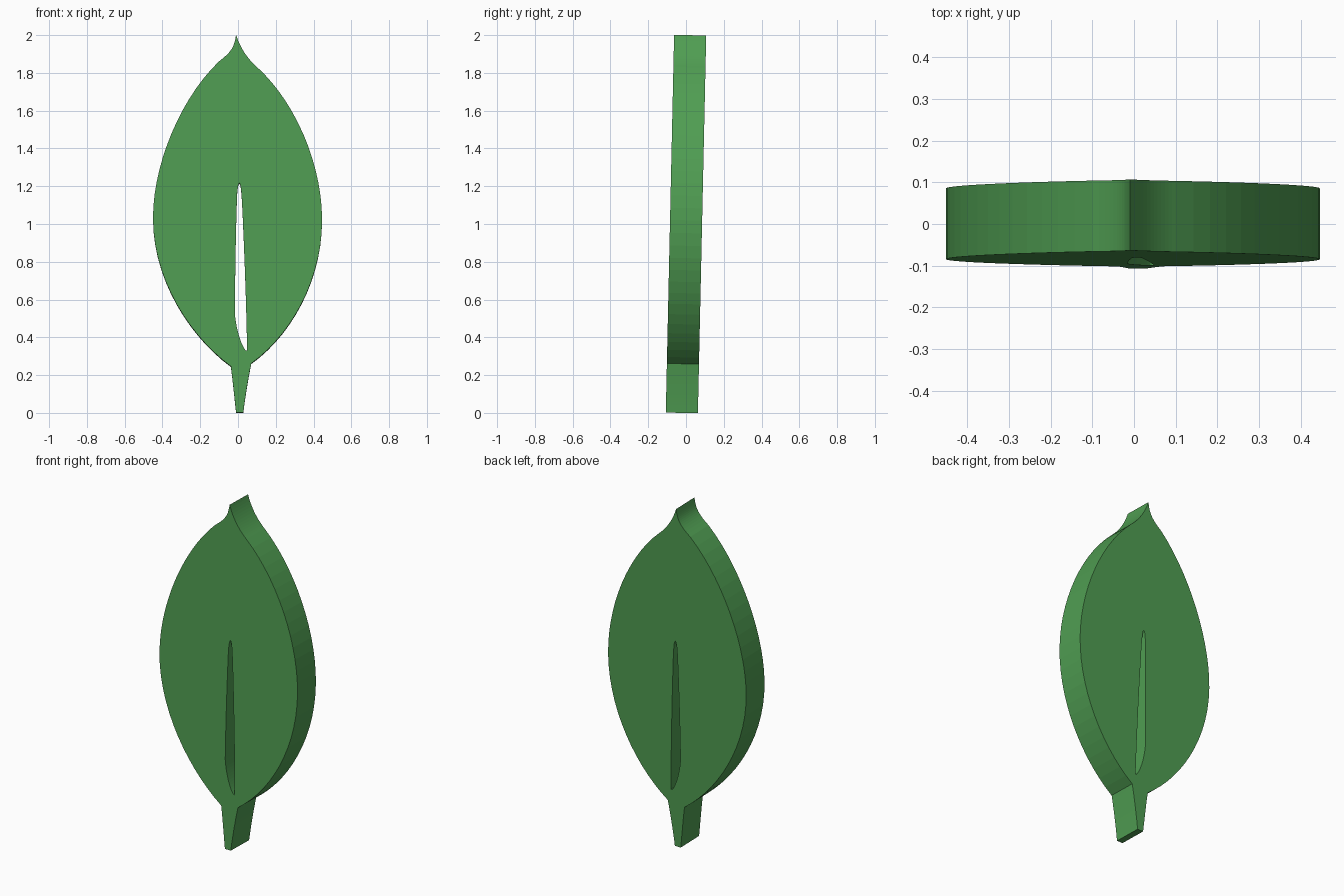
import bpy, math

if "Cube" in bpy.data.objects:
    bpy.data.objects.remove(bpy.data.objects["Cube"])


def add_outline(curve, points):
    """Closed bezier outline; each entry is (left handle, point, right handle)."""
    s = curve.splines.new('BEZIER')
    s.bezier_points.add(len(points) - 1)
    for bp, (hl, co, hr) in zip(s.bezier_points, points):
        bp.handle_left_type = bp.handle_right_type = 'FREE'
        bp.co = (*co, 0)
        bp.handle_left = (*(hl or co), 0)
        bp.handle_right = (*(hr or co), 0)
    s.use_cyclic_u = True
    s.use_smooth = False
    s.resolution_u = 14


curve = bpy.data.curves.new("leaf", 'CURVE')
curve.dimensions = '2D'
curve.fill_mode = 'BOTH'
curve.extrude = 0.085

# Leaf blade and stem
add_outline(curve, [
    ((-0.02, 1.95), (-0.01, 2.0), (0.015, 1.92)),
    ((0.06, 1.865), (0.10, 1.83), (0.30, 1.65)),
    ((0.445, 1.32), (0.445, 1.02), (0.445, 0.70)),
    ((0.28, 0.41), (0.07, 0.26), (0.05, 0.16)),
    ((0.035, 0.06), (0.028, 0.0), (0.015, 0.0)),
    ((0.0, 0.0), (-0.01, 0.0), (-0.02, 0.09)),
    ((-0.03, 0.19), (-0.038, 0.245), (-0.25, 0.40)),
    ((-0.45, 0.70), (-0.45, 1.03), (-0.45, 1.32)),
    ((-0.30, 1.67), (-0.10, 1.86), (-0.02, 1.92)),
])

# Midrib slot
add_outline(curve, [
    ((-0.002, 1.21), (0.007, 1.215), (0.016, 1.21)),
    ((0.018, 1.16), (0.022, 1.10), (0.034, 0.85)),
    ((0.045, 0.55), (0.048, 0.33), (0.046, 0.328)),
    ((0.042, 0.328), (0.038, 0.332), (0.01, 0.37)),
    ((-0.012, 0.46), (-0.016, 0.52), (-0.016, 0.75)),
    ((-0.01, 1.0), (-0.006, 1.12), (-0.005, 1.16)),
])

leaf = bpy.data.objects.new("leaf", curve)
bpy.context.collection.objects.link(leaf)

# Stand upright, leaning slightly back
tilt = 0.022
leaf.rotation_euler = (math.pi / 2 - tilt, 0, 0)
leaf.location = (0, -tilt, 0)

mat = bpy.data.materials.new("leaf_green")
mat.diffuse_color = (0.08, 0.34, 0.085, 1)
mat.use_nodes = True
mat.node_tree.nodes["Principled BSDF"].inputs["Base Color"].default_value = mat.diffuse_color
curve.materials.append(mat)

bpy.context.view_layer.objects.active = leaf
leaf.select_set(True)
bpy.ops.object.convert(target='MESH')
